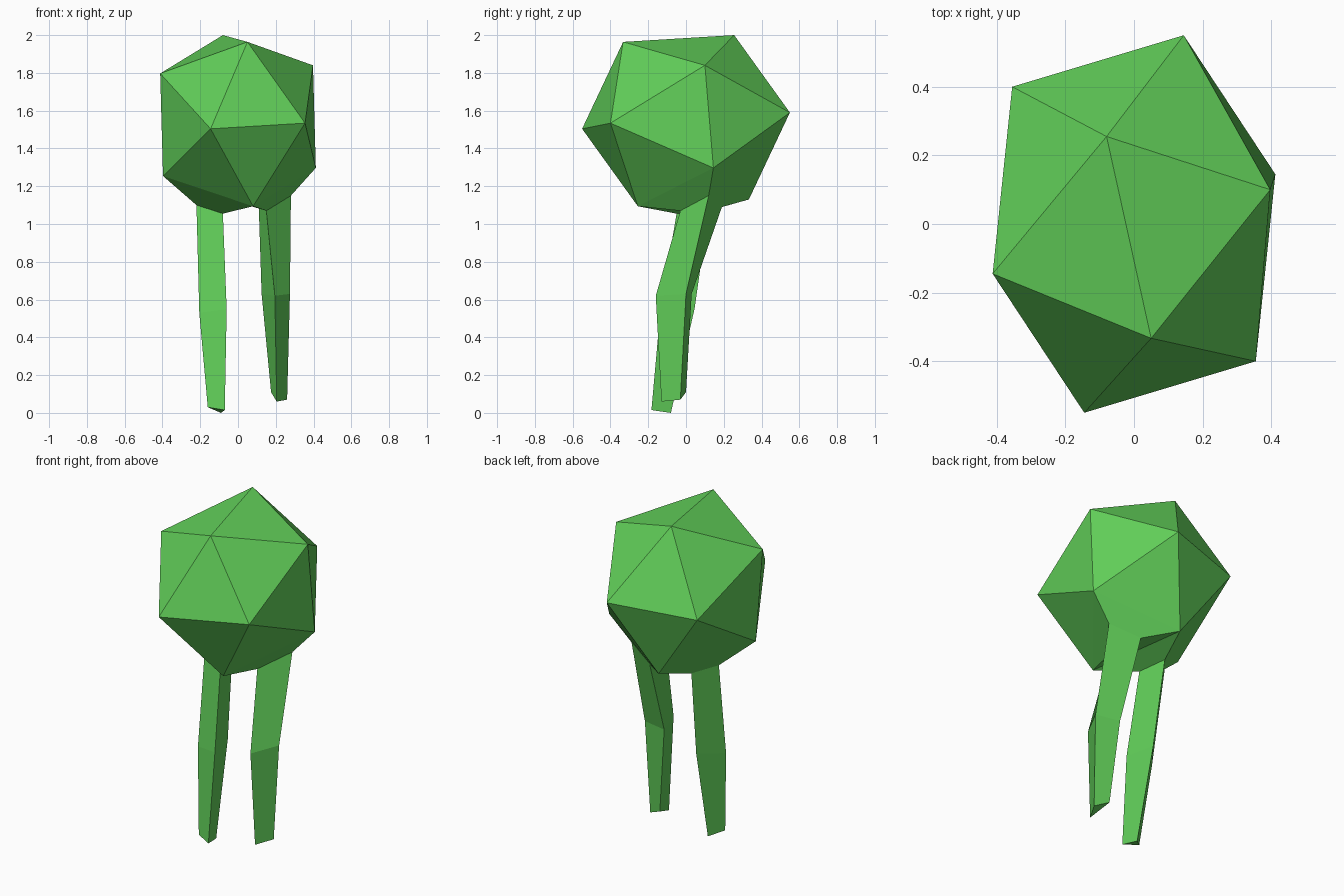
import bpy
import bmesh
from mathutils import Vector

cube = bpy.data.objects.get("Cube")
if cube:
    bpy.data.objects.remove(cube, do_unlink=True)

green = bpy.data.materials.new("leaf_green")
green.use_nodes = True
colour = (0.12, 0.62, 0.10, 1)
green.diffuse_color = colour
green.node_tree.nodes["Principled BSDF"].inputs["Base Color"].default_value = colour


def make_object(name, bm):
    bmesh.ops.recalc_face_normals(bm, faces=bm.faces)
    mesh = bpy.data.meshes.new(name)
    bm.to_mesh(mesh)
    bm.free()
    mesh.materials.append(green)
    bpy.context.collection.objects.link(bpy.data.objects.new(name, mesh))


# Body: a stretched icosahedron, six corners and their opposites
centre = Vector((0, 0, 1.547))
upper = [Vector(p) for p in (
    (-0.08, 0.255, 0.453), (0.05, -0.333, 0.417), (0.397, 0.10, 0.293),
    (-0.412, -0.145, 0.25), (0.145, 0.55, 0.043), (0.355, -0.40, -0.013))]
corners = [centre + p for p in upper] + [centre - p for p in upper]
front_low, back_low, right_low, left_low = (corners[i] for i in (6, 7, 8, 9))
hips = {"left_leg": (front_low, left_low, back_low),
        "right_leg": (front_low, right_low, back_low)}

bm = bmesh.new()
for p in corners:
    bm.verts.new(p)
bmesh.ops.convex_hull(bm, input=bm.verts)

# Open the two faces that the legs grow from
open_faces = [f for f in bm.faces if any(
    all(any((v.co - c).length < 0.001 for v in f.verts) for c in hip)
    for hip in hips.values())]
bmesh.ops.delete(bm, geom=open_faces, context="FACES_ONLY")
make_object("body", bm)

# Legs: three-sided sections (front, outer, back edge) at hip, knee and foot
sections = {
    "left_leg": [
        ((0.15, -0.03, 1.07), (0.28, 0.12, 1.15), (0.11, 0.19, 1.09)),
        ((0.195, -0.16, 0.62), (0.275, 0, 0.63), (0.125, 0.03, 0.63)),
        ((0.205, -0.13, 0.06), (0.26, -0.03, 0.07), (0.175, 0, 0.11))],
    "right_leg": [
        ((-0.08, -0.05, 1.055), (-0.22, 0, 1.10), (-0.12, 0.12, 1.07)),
        ((-0.06, -0.135, 0.55), (-0.205, -0.09, 0.53), (-0.10, 0.045, 0.55)),
        ((-0.07, -0.183, 0.015), (-0.16, -0.146, 0.03), (-0.09, -0.08, 0))],
}
for name, rings in sections.items():
    bm = bmesh.new()
    loops = [[bm.verts.new(p) for p in ring] for ring in [hips[name]] + rings]
    for a, b in zip(loops, loops[1:]):
        for i in range(3):
            j = (i + 1) % 3
            bm.faces.new((a[i], a[j], b[j], b[i]))
    bm.faces.new(loops[-1])
    make_object(name, bm)
